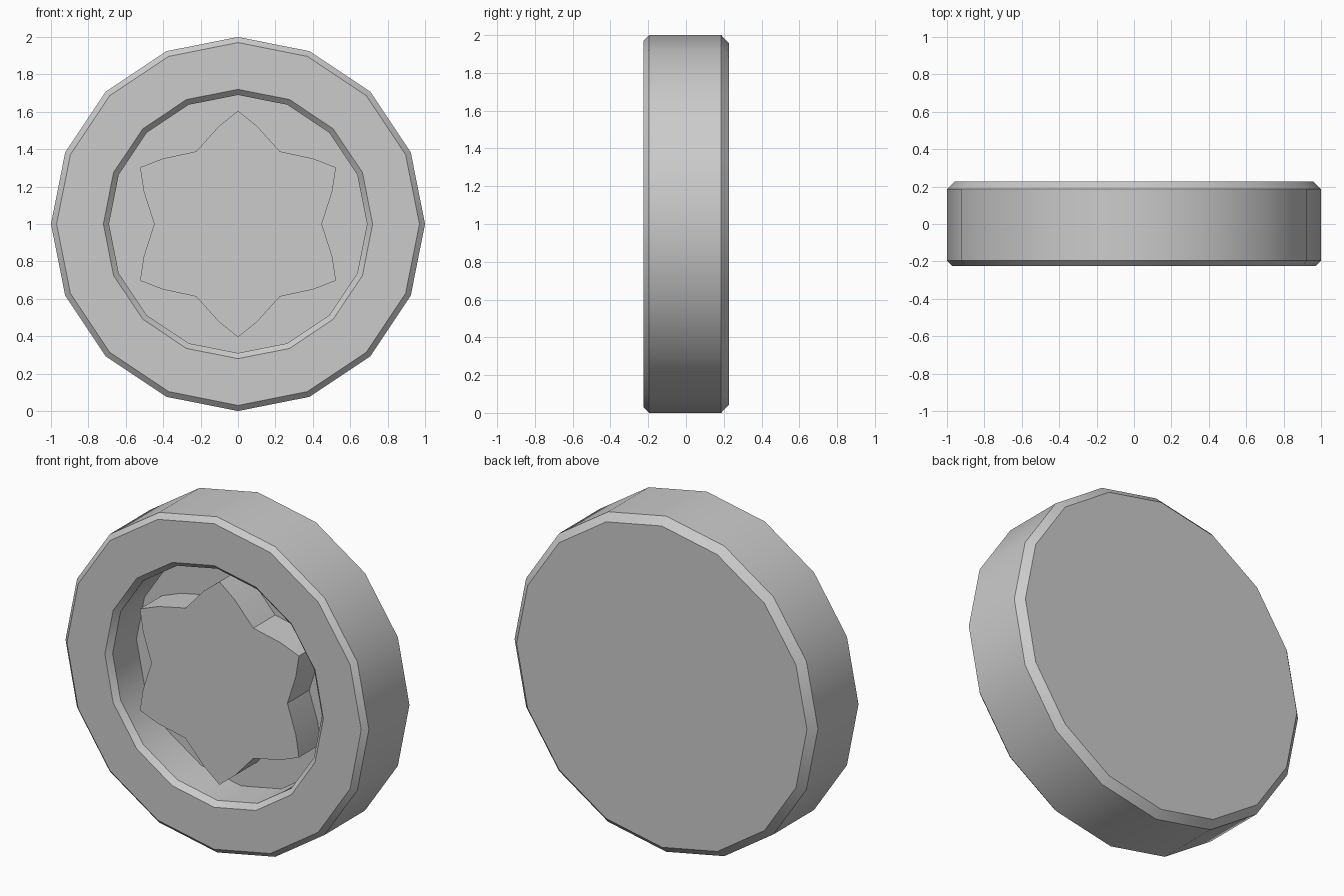
import bpy, bmesh
from math import sin, cos, radians, pi

if "Cube" in bpy.data.objects:
    bpy.data.objects.remove(bpy.data.objects["Cube"])


def ring(bm, pts, y):
    """Closed loop of (angle, radius) points around the disc axis."""
    return [bm.verts.new((r * cos(a), y, 1 + r * sin(a))) for a, r in pts]


def bridge(bm, a, b):
    n = len(a)
    for i in range(n):
        j = (i + 1) % n
        bm.faces.new((a[i], a[j], b[j], b[i]))


def loft(name, loops):
    """Skin a chain of loops, capping the first and last."""
    bm = bmesh.new()
    rings = [ring(bm, pts, y) for pts, y in loops]
    for a, b in zip(rings, rings[1:]):
        bridge(bm, a, b)
    bm.faces.new(rings[0])
    bm.faces.new(rings[-1])
    bmesh.ops.recalc_face_normals(bm, faces=bm.faces[:])
    me = bpy.data.meshes.new(name)
    bm.to_mesh(me)
    bm.free()
    ob = bpy.data.objects.new(name, me)
    bpy.context.collection.objects.link(ob)
    bpy.context.view_layer.objects.active = ob
    ob.select_set(True)
    bpy.ops.object.shade_smooth_by_angle(angle=radians(30))
    ob.select_set(False)
    return ob


def circle(r, n=16):
    return [(2 * pi * i / n, r) for i in range(n)]


# Chamfered disc with a round recess: back face, rim, front face, recess floor
profile = [(0.957, 0.228), (1.0, 0.186), (1.0, -0.196), (0.97, -0.225),
           (0.72, -0.225), (0.69, -0.195), (0.69, 0.03)]
loft("disc_body", [(circle(r), y) for r, y in profile])

# Raised six-pointed star with curved flanks, standing on the recess floor
star = []
for k in range(6):
    tip = 30 + 60 * k
    for offset, r in ((-30, 0.448), (-11, 0.533), (0, 0.605), (11, 0.533)):
        star.append((radians(tip + offset), r))
loft("star_boss", [(star, 0.04), (star, -0.175)])
